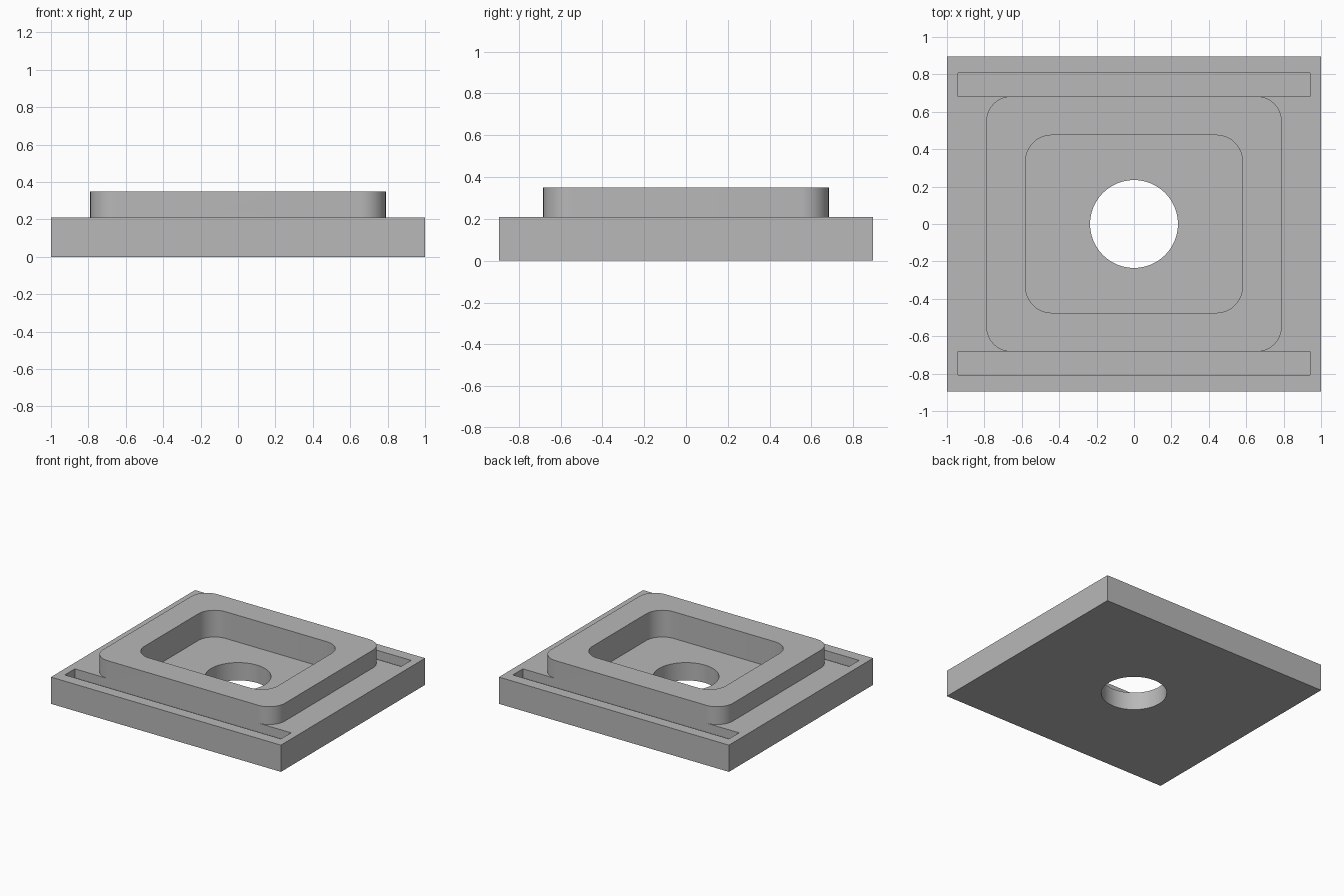
import bpy, bmesh, math

cube = bpy.data.objects.get("Cube")
if cube:
    bpy.data.objects.remove(cube, do_unlink=True)

BASE_TOP, RIM_TOP, FLOOR = 0.21, 0.35, 0.14
HALF_X, HALF_Y = 1.0, 0.895
RIM_X, RIM_Y = 0.79, 0.683

grey = bpy.data.materials.new("plain grey")
grey.use_nodes = True
colour = (0.48, 0.48, 0.48, 1)
grey.diffuse_color = colour
grey.node_tree.nodes["Principled BSDF"].inputs["Base Color"].default_value = colour


def prism(name, outline, z0, z1):
    """Extrude a flat outline from z0 to z1."""
    bm = bmesh.new()
    face = bm.faces.new([bm.verts.new((x, y, z0)) for x, y in outline])
    grown = bmesh.ops.extrude_face_region(bm, geom=[face])["geom"]
    top = [v for v in grown if isinstance(v, bmesh.types.BMVert)]
    bmesh.ops.translate(bm, verts=top, vec=(0, 0, z1 - z0))
    bmesh.ops.recalc_face_normals(bm, faces=bm.faces)
    mesh = bpy.data.meshes.new(name)
    bm.to_mesh(mesh)
    bm.free()
    mesh.materials.append(grey)
    obj = bpy.data.objects.new(name, mesh)
    bpy.context.collection.objects.link(obj)
    return obj


def rectangle(x0, x1, y0, y1):
    return [(x0, y0), (x1, y0), (x1, y1), (x0, y1)]


def rounded(hx, hy, r, steps=12):
    points = []
    for quarter, (sx, sy) in enumerate([(1, 1), (-1, 1), (-1, -1), (1, -1)]):
        for i in range(steps + 1):
            a = (quarter + i / steps) * math.pi / 2
            points.append((sx * (hx - r) + r * math.cos(a), sy * (hy - r) + r * math.sin(a)))
    return points


def circle(r, steps=64):
    return [(r * math.cos(2 * math.pi * i / steps), r * math.sin(2 * math.pi * i / steps))
            for i in range(steps)]


def combine(target, tool, operation):
    """Apply a boolean and remove the tool."""
    mod = target.modifiers.new(tool.name, "BOOLEAN")
    mod.operation, mod.solver, mod.object = operation, "EXACT", tool
    bpy.context.view_layer.objects.active = target
    bpy.ops.object.modifier_apply(modifier=mod.name)
    bpy.data.objects.remove(tool, do_unlink=True)


# Base plate with a long slot along the front and back
plate = prism("base_plate", rectangle(-HALF_X, HALF_X, -HALF_Y, HALF_Y), 0, BASE_TOP)
for side in (-1, 1):
    y0, y1 = sorted((side * RIM_Y, side * 0.808))
    combine(plate, prism("slot", rectangle(-0.94, 0.94, y0, y1), FLOOR, RIM_TOP), "DIFFERENCE")

# Raised rim, its pocket and the central through hole
combine(plate, prism("raised_rim", rounded(RIM_X, RIM_Y, 0.135), 0.17, RIM_TOP), "UNION")
combine(plate, prism("pocket", rounded(0.58, 0.475, 0.14), FLOOR, 0.5), "DIFFERENCE")
combine(plate, prism("centre_hole", circle(0.235), -0.1, 0.5), "DIFFERENCE")

# Smooth the rounded walls, keep the edges sharp
bpy.ops.object.select_all(action="DESELECT")
plate.select_set(True)
bpy.context.view_layer.objects.active = plate
bpy.ops.object.shade_smooth_by_angle(angle=math.radians(30))
